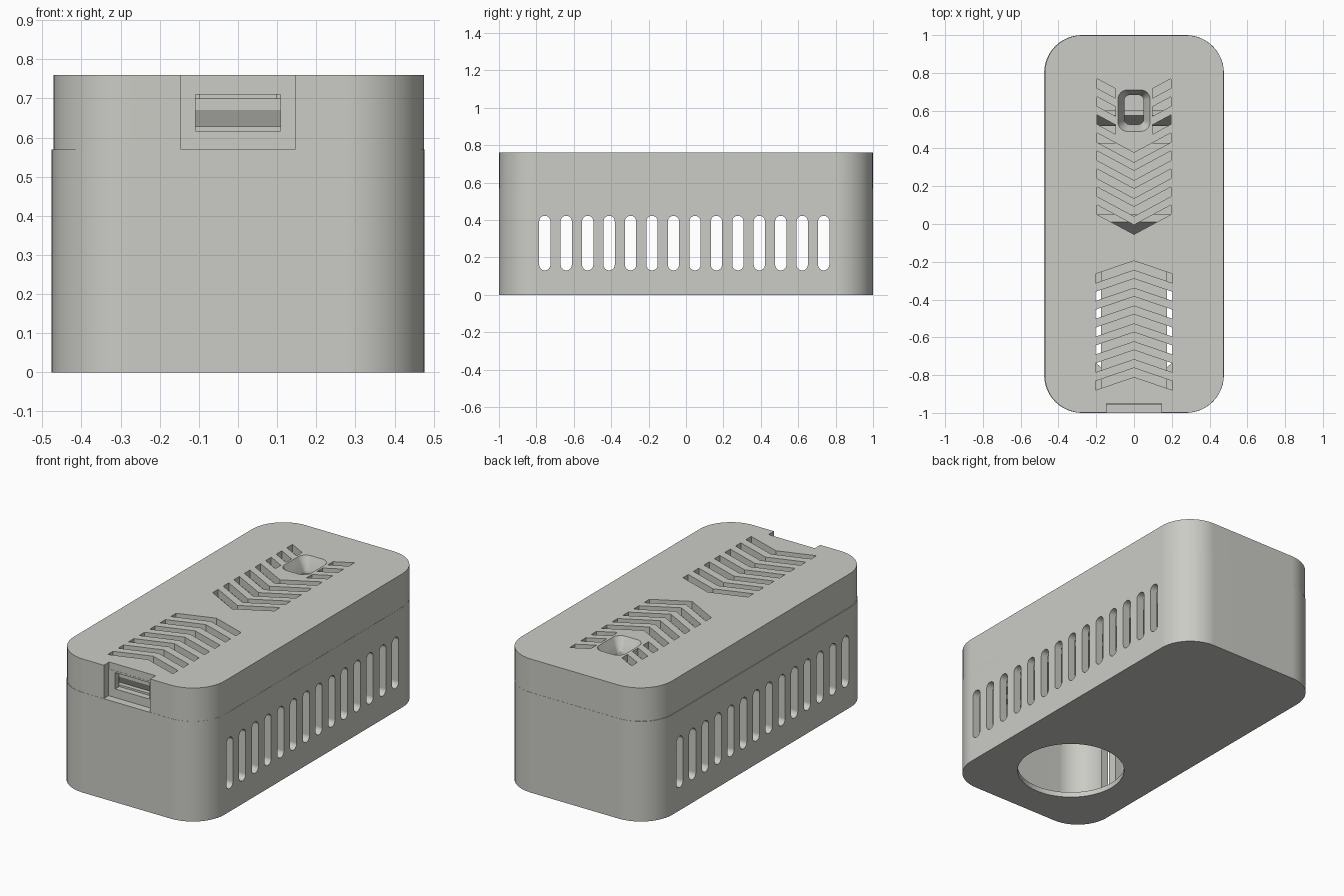
import bpy, bmesh, math

if "Cube" in bpy.data.objects:
    bpy.data.objects.remove(bpy.data.objects["Cube"])

grey = bpy.data.materials.new("warm_grey")
grey.diffuse_color = (0.60, 0.60, 0.565, 1)
grey.use_nodes = True
grey.node_tree.nodes["Principled BSDF"].inputs["Base Color"].default_value = grey.diffuse_color


def rounded(cx, cy, hx, hy, r, n=12):
    """Outline of a rounded rectangle."""
    pts = []
    for i, (sx, sy) in enumerate([(1, 1), (-1, 1), (-1, -1), (1, -1)]):
        for k in range(n + 1):
            a = math.pi / 2 * (i + k / n)
            pts.append((cx + sx * (hx - r) + r * math.cos(a),
                        cy + sy * (hy - r) + r * math.sin(a)))
    return pts


def rect(a0, a1, b0, b1):
    return [(a0, b0), (a1, b0), (a1, b1), (a0, b1)]


def loft(bm, rings, axis="z"):
    """Closed solid through rings of (outline, height) along an axis."""
    place = {"z": lambda a, b, h: (a, b, h),
             "x": lambda a, b, h: (h, a, b),
             "y": lambda a, b, h: (a, h, b)}[axis]
    loops = [[bm.verts.new(place(a, b, h)) for a, b in pts] for pts, h in rings]
    n = len(loops[0])
    faces = [bm.faces.new(loops[0]), bm.faces.new(loops[-1])]
    for lo, hi in zip(loops, loops[1:]):
        for i in range(n):
            j = (i + 1) % n
            faces.append(bm.faces.new((lo[i], lo[j], hi[j], hi[i])))
    bmesh.ops.recalc_face_normals(bm, faces=faces)


def prism(bm, pts, lo, hi, axis="z"):
    loft(bm, [(pts, lo), (pts, hi)], axis)


def finish(name, bm):
    me = bpy.data.meshes.new(name)
    bm.to_mesh(me)
    bm.free()
    ob = bpy.data.objects.new(name, me)
    bpy.context.collection.objects.link(ob)
    me.materials.append(grey)
    return ob


def solid(name, pts, lo, hi, axis="z"):
    bm = bmesh.new()
    prism(bm, pts, lo, hi, axis)
    return finish(name, bm)


def cut(ob, bm):
    """Subtract the solids in bm from ob."""
    tool = finish("cutter", bm)
    tool.hide_render = True
    mod = ob.modifiers.new("cut", "BOOLEAN")
    mod.operation, mod.solver, mod.object = "DIFFERENCE", "EXACT", tool
    bpy.context.view_layer.objects.active = ob
    bpy.ops.object.modifier_apply(modifier=mod.name)
    bpy.data.objects.remove(tool)


def smooth(ob):
    bpy.ops.object.select_all(action="DESELECT")
    ob.select_set(True)
    bpy.context.view_layer.objects.active = ob
    bpy.ops.object.shade_smooth_by_angle(angle=math.radians(30))
    ob.modifiers.new("even_normals", "WEIGHTED_NORMAL").keep_sharp = True


SEAM, TOP, WALL = 0.57, 0.76, 0.045

# Case: hollow rounded tub
case = solid("case", rounded(0, 0, 0.476, 1, 0.2), 0, SEAM)
bm = bmesh.new()
prism(bm, rounded(0, 0, 0.476 - WALL, 1 - WALL, 0.2 - WALL), 0.03, 0.7)
cut(case, bm)

# Side vents through both long walls
bm = bmesh.new()
for i in range(14):
    prism(bm, rounded(-0.755 + i * 0.1147, 0.277, 0.03, 0.146, 0.0299, 6),
          -0.6, 0.6, "x")
cut(case, bm)

# Round opening in the floor
bm = bmesh.new()
prism(bm, [(0.287 * math.cos(a), -0.53 + 0.287 * math.sin(a))
           for a in [math.tau * k / 64 for k in range(64)]], -0.1, 0.1)
cut(case, bm)
smooth(case)

# Lid: shallow cap, a hair narrower on one side
lid = solid("lid", rounded(0.0015, 0, 0.4735, 0.999, 0.198), SEAM, TOP)
bm = bmesh.new()
prism(bm, rounded(0, 0, 0.476 - WALL, 1 - WALL, 0.2 - WALL), 0.4, TOP - WALL)
cut(lid, bm)

# Front port recess
bm = bmesh.new()
prism(bm, rect(-0.146, 0.146, 0.5, 0.9), -1.1, -0.95, "y")
cut(lid, bm)


def chevron(bm, apex, drop, height, half, inner=0.0):
    """V-shaped vent; apex is its lower edge at x = 0."""
    def y(x):
        return apex + drop * x / half
    if inner:
        for s in (-1, 1):
            prism(bm, [(s * inner, y(inner)), (s * half, y(half)),
                       (s * half, y(half) + height),
                       (s * inner, y(inner) + height)], 0.70, 0.8)
    else:
        prism(bm, [(-half, y(half)), (0, apex), (half, y(half)),
                   (half, y(half) + height), (0, apex + height),
                   (-half, y(half) + height)], 0.70, 0.8)


# Chevron vents, rear group split around the button
bm = bmesh.new()
for k in range(8):
    chevron(bm, -0.055 + 0.0955 * k, 0.105, 0.05, 0.195, 0.098 if k > 4 else 0)
for k in range(7):
    chevron(bm, -0.243 - 0.0945 * k, -0.07, 0.048, 0.205)
cut(lid, bm)


def funnel():
    bm = bmesh.new()
    wide = rounded(0, 0.6, 0.085, 0.11, 0.05, 6)
    slim = rounded(0, 0.605, 0.05, 0.077, 0.025, 6)
    loft(bm, [(slim, 0.5), (slim, 0.69), (wide, TOP), (wide, 0.8)])
    return bm


# Button well and the boss below it
cut(lid, funnel())
smooth(lid)
boss = solid("button_boss", rect(-0.098, 0.098, 0.482, 0.722), 0.67, 0.74)
cut(boss, funnel())
smooth(boss)

# Port frame behind the recess
frame = solid("port_frame", rect(-0.19, 0.19, 0.565, 0.72), -0.951, -0.915, "y")
bm = bmesh.new()
prism(bm, rect(-0.108, 0.108, 0.617, 0.71), -1.1, -0.8, "y")
cut(frame, bm)

# Inner trays under the lid
solid("front_tray", [(-0.91, 0.70), (-0.91, 0.67), (-0.89, 0.628), (-0.915, 0.628),
                     (-0.915, 0.60), (-0.19, 0.60), (-0.19, 0.63), (-0.87, 0.63),
                     (-0.87, 0.70)], -0.175, 0.175, "x")
solid("rear_tray", [(-0.06, 0.54), (0.01, 0.65), (0.05, 0.65), (0.05, 0.62),
                    (0.43, 0.62), (0.43, 0.54)], -0.21, 0.21, "x")
solid("rear_ramp", [(0.52, 0.52), (0.575, 0.65), (0.60, 0.65), (0.60, 0.52)],
      -0.21, 0.21, "x")
